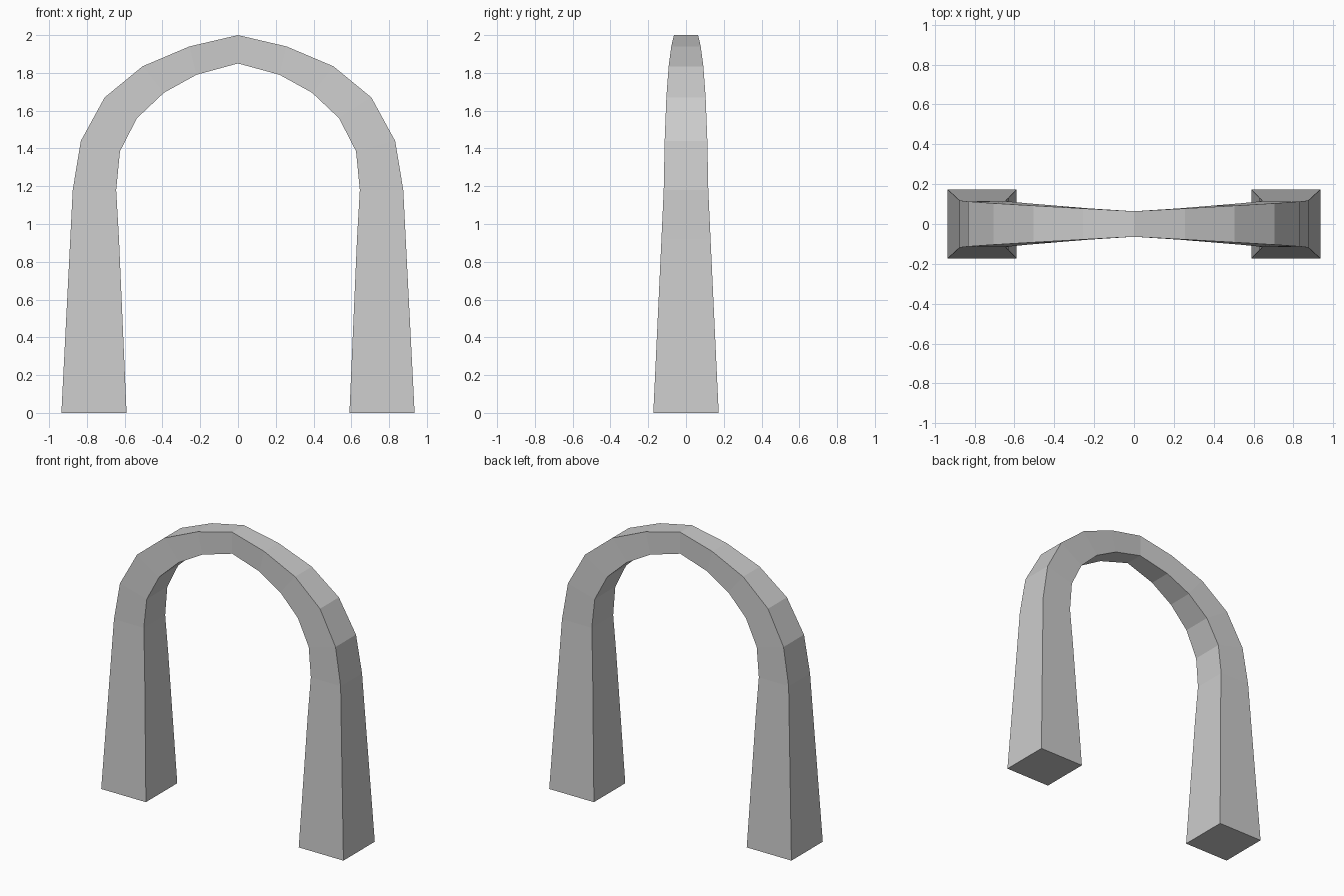
import bpy, bmesh

if "Cube" in bpy.data.objects:
    bpy.data.objects.remove(bpy.data.objects["Cube"])

# Half-arch cross-sections from foot to crown:
# (outer x, outer z, inner x, inner z, half depth)
half = [
    (0.935, 0.00, 0.590, 0.000, 0.173),
    (0.888, 0.92, 0.630, 0.920, 0.130),
    (0.875, 1.18, 0.645, 1.180, 0.118),
    (0.832, 1.44, 0.625, 1.385, 0.113),
    (0.706, 1.67, 0.535, 1.560, 0.104),
    (0.505, 1.835, 0.392, 1.695, 0.092),
    (0.257, 1.94, 0.220, 1.790, 0.078),
    (0.000, 2.00, 0.000, 1.850, 0.064),
]
# Mirror the sections over the crown to the other foot
sections = half + [(-a, b, -c, d, e) for a, b, c, d, e in reversed(half[:-1])]

# Tapered four-sided arch
bm = bmesh.new()
rings = []
for ox, oz, ix, iz, d in sections:
    rings.append([bm.verts.new(p) for p in
                  ((ox, -d, oz), (ox, d, oz), (ix, d, iz), (ix, -d, iz))])
for r, s in zip(rings, rings[1:]):
    for i in range(4):
        j = (i + 1) % 4
        bm.faces.new((r[i], r[j], s[j], s[i]))

# Closed feet
bm.faces.new(rings[0])
bm.faces.new(rings[-1])
bmesh.ops.recalc_face_normals(bm, faces=bm.faces)

mesh = bpy.data.meshes.new("arch")
bm.to_mesh(mesh)
bm.free()
bpy.context.collection.objects.link(bpy.data.objects.new("arch", mesh))
